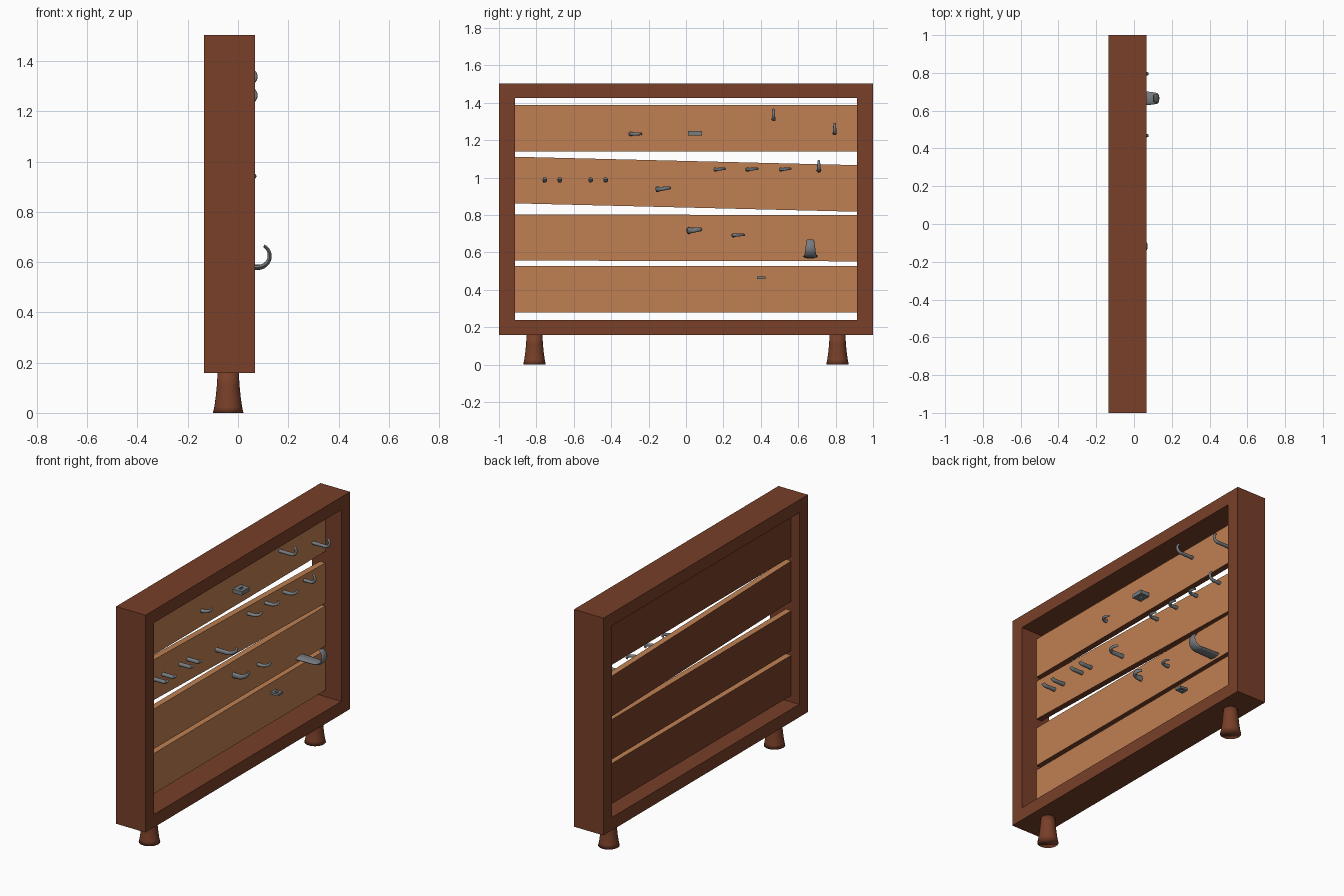
import bpy, bmesh, math
from mathutils import Vector

if "Cube" in bpy.data.objects:
    bpy.data.objects.remove(bpy.data.objects["Cube"])


def material(name, col):
    m = bpy.data.materials.new(name)
    m.diffuse_color = (*col, 1)
    m.use_nodes = True
    m.node_tree.nodes["Principled BSDF"].inputs["Base Color"].default_value = m.diffuse_color
    return m


DARK = material("dark wood", (0.188, 0.050, 0.022))
LIGHT = material("light wood", (0.520, 0.215, 0.085))
METAL = material("grey metal", (0.185, 0.200, 0.212))
WALL = -0.042   # x of the plank fronts


def make(name, bm, mat, smooth=0):
    bmesh.ops.recalc_face_normals(bm, faces=bm.faces)
    me = bpy.data.meshes.new(name)
    bm.to_mesh(me)
    bm.free()
    me.materials.append(mat)
    ob = bpy.data.objects.new(name, me)
    bpy.context.collection.objects.link(ob)
    if smooth:
        bpy.ops.object.select_all(action='DESELECT')
        bpy.context.view_layer.objects.active = ob
        ob.select_set(True)
        bpy.ops.object.shade_smooth_by_angle(angle=math.radians(smooth))
    return ob


def ring_between(bm, a, b):
    n = len(a)
    for i in range(n):
        bm.faces.new((a[i], a[(i + 1) % n], b[(i + 1) % n], b[i]))


def square_tube(name, mat, outer, inner, to_world, d0, d1):
    """Rectangular ring: outer/inner are (u0, u1, v0, v1), depth d0..d1."""
    bm = bmesh.new()

    def loop(r, d):
        u0, u1, v0, v1 = r
        return [bm.verts.new(to_world(u, v, d))
                for u, v in ((u0, v0), (u1, v0), (u1, v1), (u0, v1))]
    loops = [loop(outer, d0), loop(outer, d1), loop(inner, d1), loop(inner, d0)]
    for i in range(4):
        ring_between(bm, loops[i], loops[(i + 1) % 4])
    return make(name, bm, mat)


# Frame
square_tube("frame", DARK, (-1, 1, 0.158, 1.503), (-0.915, 0.915, 0.238, 1.424),
            lambda u, v, d: (d, u, v), -0.135, 0.067)

# Planks: bottom and top height at the left end, then drop towards the right
for i, (zl, zh, drop) in enumerate([(1.138, 1.388, 0.0), (0.862, 1.111, 0.045),
                                    (0.556, 0.803, 0.004), (0.278, 0.527, 0.0)]):
    bm = bmesh.new()
    ends = []
    for y, dz in ((-0.918, 0), (0.918, drop)):
        ends.append([bm.verts.new((x, y, z - dz)) for x, z in
                     ((-0.08, zl), (WALL, zl), (WALL, zh), (-0.08, zh))])
    ring_between(bm, *ends)
    for e in ends:
        bm.faces.new(e)
    plank = make(f"plank_{i + 1}", bm, LIGHT)
    # Backs and undersides are dark
    plank.data.materials.append(DARK)
    for p in plank.data.polygons:
        if p.normal.x < -0.5 or p.normal.z < -0.5:
            p.material_index = 1

# Flared legs
for side, y in (("left", -0.81), ("right", 0.81)):
    bm = bmesh.new()
    prev = None
    for r, z in ((0.0605, 0), (0.055, 0.025), (0.0495, 0.065),
                 (0.045, 0.11), (0.042, 0.165)):
        cur = [bm.verts.new((-0.039 + r * math.cos(a), y + r * math.sin(a), z))
               for a in (math.tau * k / 32 for k in range(32))]
        if prev:
            ring_between(bm, prev, cur)
        else:
            bm.faces.new(cur)
        prev = cur
    bm.faces.new(prev)
    make(f"leg_{side}", bm, DARK, 120)


def hook(name, y, z, reach, r, width, thick, up=True, sweep=150, lift=0.0, tip=0.5):
    """J-shaped tapering hook; curls up, or towards +y when up is False."""
    curl = Vector((0, 0, 1)) if up else Vector((0, 1, lift)).normalized()
    across = Vector((1, 0, 0)).cross(curl)
    base = Vector((0, y, z))
    cx = reach - thick / 2 - r
    path = [(WALL - 0.005 + (cx - WALL + 0.005) * k / 3, 0, 0) for k in range(3)]
    for k in range(13):
        a = math.radians(sweep) * k / 12
        path.append((cx + r * math.sin(a), r - r * math.cos(a), a))
    bm = bmesh.new()
    prev = None
    for i, (x, u, a) in enumerate(path):
        f = 1 - (1 - tip) * i / (len(path) - 1)
        c = base + Vector((x, 0, 0)) + curl * u
        out = curl * math.cos(a) - Vector((1, 0, 0)) * math.sin(a)
        cur = [bm.verts.new(c + across * (math.cos(t) * width / 2 * f)
                            + out * (math.sin(t) * thick / 2 * f))
               for t in (math.tau * k / 14 for k in range(14))]
        if prev:
            ring_between(bm, prev, cur)
        else:
            bm.faces.new(cur)
        prev = cur
    bm.faces.new(prev)
    make(name, bm, METAL, 40)


# Large hook
hook("large_hook", 0.665, 0.579, 0.138, 0.046, 0.078, 0.024, tip=0.5)

# Upright hooks
for i, (y, z, reach) in enumerate([(0.468, 1.312, 0.081), (0.795, 1.237, 0.081),
                                   (0.71, 1.038, 0.041)]):
    hook(f"upright_hook_{i + 1}", y, z, reach, 0.027, 0.023, 0.021, tip=0.6)

# Sideways hooks: y, z, reach, curl radius, width, lift
for i, (y, z, reach, r, w, lift) in enumerate([
        (-0.295, 1.233, 0.008, 0.03, 0.025, 0.0),
        (-0.152, 0.937, 0.077, 0.036, 0.03, 0.12),
        (0.158, 1.043, 0.036, 0.028, 0.022, 0.08),
        (0.330, 1.043, 0.036, 0.028, 0.022, 0.08),
        (0.508, 1.043, 0.036, 0.028, 0.022, 0.08),
        (0.015, 0.716, 0.039, 0.036, 0.038, 0.1),
        (0.255, 0.691, 0.026, 0.03, 0.022, 0.05)]):
    hook(f"sideways_hook_{i + 1}", y, z, reach, r, w, 0.024, up=False, lift=lift)

# Slightly bent pegs
for i, y in enumerate((-0.755, -0.675, -0.51, -0.43)):
    hook(f"peg_{i + 1}", y, 0.985, 0.062, 0.03, 0.025, 0.024, sweep=50, tip=0.8)

# Square eyelets
for i, (y0, y1, z0, z1, x1, b) in enumerate([(0.01, 0.085, 1.226, 1.25, 0.02, 0.023),
                                             (0.38, 0.425, 0.458, 0.472, 0.01, 0.015)]):
    square_tube(f"square_eyelet_{i + 1}", METAL, (WALL - 0.004, x1, y0, y1),
                (WALL + b, x1 - b, y0 + b, y1 - b), lambda u, v, d: (u, v, d), z0, z1)
